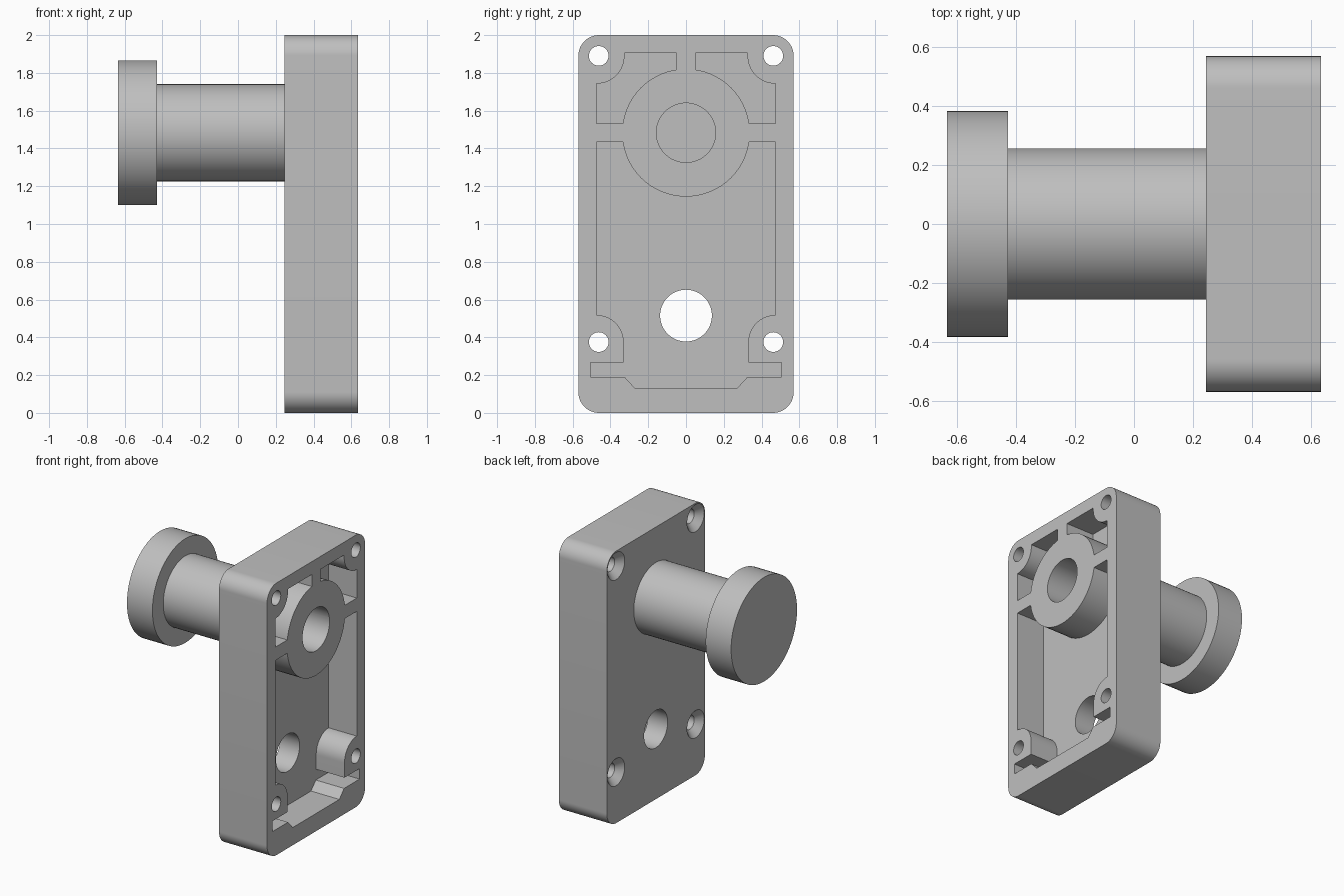
import bpy
import bmesh
from math import sin, cos, pi, radians

default = bpy.data.objects.get("Cube")
if default:
    bpy.data.objects.remove(default, do_unlink=True)

# Single flat material
GREY = (0.52, 0.52, 0.52, 1)
grey = bpy.data.materials.new("plain grey")
grey.diffuse_color = GREY
grey.use_nodes = True
grey.node_tree.nodes["Principled BSDF"].inputs["Base Color"].default_value = GREY

# Main dimensions along x
BACK, FRONT, FLOOR = 0.245, 0.635, 0.405
KNOB_END, KNOB_INNER = -0.635, -0.428
OVER = FRONT + 0.1
HUB_Z = 1.483
HOLE_Y, HOLE_ZS = 0.462, (0.375, 1.89)


def arc(cy, cz, r, a0, a1, n=16):
    """Points on an arc in the y-z plane, angles in degrees."""
    angles = [radians(a0 + (a1 - a0) * i / n) for i in range(n + 1)]
    return [(cy + r * cos(a), cz + r * sin(a)) for a in angles]


def loft(name, sections):
    """Closed solid through matching (x, outline) sections."""
    bm = bmesh.new()
    rings = [[bm.verts.new((x, y, z)) for y, z in pts] for x, pts in sections]
    n = len(rings[0])
    for a, b in zip(rings, rings[1:]):
        for i in range(n):
            j = (i + 1) % n
            bm.faces.new((a[i], a[j], b[j], b[i]))
    bm.faces.new(rings[0])
    bm.faces.new(rings[-1])
    bmesh.ops.recalc_face_normals(bm, faces=bm.faces)
    mesh = bpy.data.meshes.new(name)
    bm.to_mesh(mesh)
    bm.free()
    mesh.materials.append(grey)
    obj = bpy.data.objects.new(name, mesh)
    bpy.context.collection.objects.link(obj)
    return obj


def prism(name, x0, x1, pts):
    return loft(name, [(x0, pts), (x1, pts)])


def circle(y, z, r, n=64):
    return arc(y, z, r, 0, 360, n)[:-1]


def rod(name, x0, x1, y, z, r):
    return prism(name, x0, x1, circle(y, z, r))


def block(name, x0, x1, y0, y1, z0, z1):
    return prism(name, x0, x1, [(y0, z0), (y1, z0), (y1, z1), (y0, z1)])


def cut(obj, *cutters):
    """Subtract each cutter in turn, then discard it."""
    for cutter in cutters:
        cutter.hide_render = True
        mod = obj.modifiers.new("cut", 'BOOLEAN')
        mod.operation, mod.solver, mod.object = 'DIFFERENCE', 'EXACT', cutter
        bpy.context.view_layer.objects.active = obj
        bpy.ops.object.modifier_apply(modifier=mod.name)
        bpy.data.objects.remove(cutter, do_unlink=True)


# Housing: rounded plate
W, R = 0.57, 0.11
outline = (arc(W - R, 2 - R, R, 0, 90) + arc(R - W, 2 - R, R, 90, 180)
           + arc(R - W, R, R, 180, 270) + arc(W - R, R, R, 270, 360))
housing = prism("housing", BACK, FRONT, outline)

# Pocket outline: right half, mirrored, stepping around the screw bosses
WALL, TOP, BOSS = 0.473, 1.905, 0.143
low, high = HOLE_ZS
half = [(0.27, 0.13), (0.325, 0.19), (0.505, 0.19), (0.505, 0.267), (0.33, 0.267)]
half += arc(WALL, low, BOSS, 180, 90)
half += arc(WALL, high, BOSS + 0.004, 270, 180)[:-1]
half += [(WALL - BOSS - 0.004, TOP)]
pocket = prism("pocket_cutter", FLOOR, OVER, half + [(-y, z) for y, z in reversed(half)])

# Hub and ribs left standing in the pocket
X0, X1 = FLOOR - 0.1, OVER + 0.1
cut(pocket,
    rod("hub", X0, X1, 0, HUB_Z, 0.338),
    block("cross_rib", X0, X1, -0.7, 0.7, 1.435, 1.533),
    block("upright_rib", X0, X1, -0.049, 0.049, HUB_Z, 2.1))
cut(housing, pocket)

# Countersunk screw holes
for side in (-1, 1):
    for z in HOLE_ZS:
        y = side * HOLE_Y
        sections = [(BACK - 0.02, 0.12), (BACK + 0.048, 0.052), (OVER, 0.052)]
        cut(housing, loft("screw_cutter", [(x, circle(y, z, r, 40)) for x, r in sections]))

# Lower through hole and hub bore
BORE = 0.157
cut(housing,
    rod("lower_hole_cutter", 0, OVER, 0, 0.515, 0.137),
    rod("bore_cutter", 0, OVER, 0, HUB_Z, BORE))

# Hollow shaft and solid knob
shaft = rod("shaft", KNOB_INNER, BACK, 0, HUB_Z, 0.257)
cut(shaft, rod("bore_cutter", KNOB_INNER - 0.1, OVER, 0, HUB_Z, BORE))
knob = rod("knob", KNOB_END, KNOB_INNER, 0, HUB_Z, 0.383)

# Smooth round walls, keep edges crisp
for obj in (housing, shaft, knob):
    bpy.ops.object.select_all(action='DESELECT')
    obj.select_set(True)
    bpy.context.view_layer.objects.active = obj
    bpy.ops.object.shade_smooth_by_angle(angle=radians(25))
